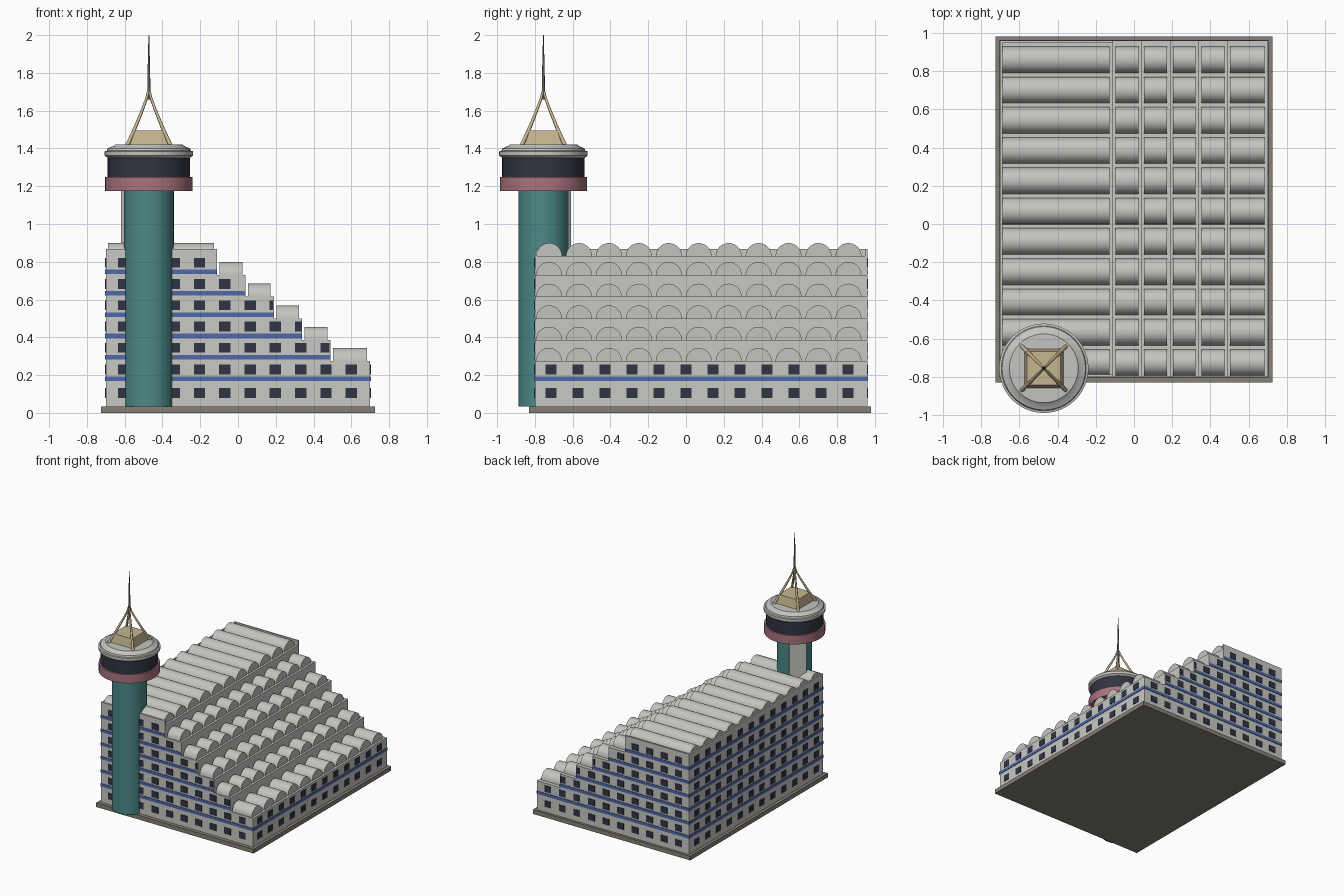
import bpy, bmesh
from math import pi, sin, cos
from mathutils import Vector, Matrix

cube = bpy.data.objects.get("Cube")
if cube:
    bpy.data.objects.remove(cube)


def material(name, r, g, b):
    m = bpy.data.materials.new(name)
    m.use_nodes = True
    m.diffuse_color = (r, g, b, 1)
    bsdf = next(n for n in m.node_tree.nodes if n.type == 'BSDF_PRINCIPLED')
    bsdf.inputs["Base Color"].default_value = (r, g, b, 1)
    return m


WALL = material("pale wall", 0.58, 0.58, 0.55)
VAULT = material("roof grey", 0.55, 0.55, 0.53)
BLUE = material("stripe blue", 0.08, 0.14, 0.40)
GLASS = material("window dark", 0.03, 0.035, 0.06)
TEAL = material("tower teal", 0.07, 0.25, 0.24)
PINK = material("ring pink", 0.40, 0.17, 0.21)
BAND = material("lookout dark", 0.03, 0.035, 0.05)
TAN = material("crown tan", 0.56, 0.47, 0.28)
STONE = material("plinth brown", 0.24, 0.22, 0.18)
METAL = material("mast grey", 0.13, 0.13, 0.12)


def finish(name, bm, mat, smooth=False):
    bmesh.ops.recalc_face_normals(bm, faces=bm.faces)
    me = bpy.data.meshes.new(name)
    bm.to_mesh(me)
    bm.free()
    me.materials.append(mat)
    ob = bpy.data.objects.new(name, me)
    bpy.context.collection.objects.link(ob)
    if smooth:
        bpy.ops.object.select_all(action='DESELECT')
        ob.select_set(True)
        bpy.context.view_layer.objects.active = ob
        bpy.ops.object.shade_smooth_by_angle(angle=0.6)
    return ob


def add_box(bm, lo, hi):
    lo, hi = Vector(lo), Vector(hi)
    mat = Matrix.Translation((lo + hi) / 2) @ Matrix.Diagonal((*(hi - lo), 1))
    bmesh.ops.create_cube(bm, size=1, matrix=mat)


def add_prism(bm, points, sweep):
    face = bm.faces.new([bm.verts.new(p) for p in points])
    new = bmesh.ops.extrude_face_region(bm, geom=[face], use_keep_orig=True)
    bmesh.ops.translate(bm, vec=sweep, verts=[g for g in new["geom"] if isinstance(g, bmesh.types.BMVert)])


def lathe(name, profile, mat, centre, sides=48):
    bm = bmesh.new()
    vs = [bm.verts.new((r, 0, z)) for r, z in profile]
    es = [bm.edges.new(p) for p in zip(vs, vs[1:])]
    bmesh.ops.spin(bm, geom=vs + es, cent=(0, 0, 0), axis=(0, 0, 1), angle=2 * pi, steps=sides)
    bmesh.ops.remove_doubles(bm, verts=bm.verts, dist=0.0001)
    bmesh.ops.translate(bm, vec=(*centre, 0), verts=bm.verts)
    return finish(name, bm, mat, True)


# Terraced block: each tier is (right edge, roof height)
X0, Y0, Y1, FLOOR = -0.70, -0.80, 0.96, 0.035
TIERS = [(-0.11, 0.83), (0.04, 0.73), (0.19, 0.615), (0.34, 0.50), (0.49, 0.387), (0.70, 0.275)]

bm = bmesh.new()
add_box(bm, (-0.725, -0.83, 0), (0.725, 0.98, FLOOR))
finish("plinth", bm, STONE)

bm = bmesh.new()
outline = [(X0, FLOOR)]
left = X0
for right, top in TIERS:
    outline += [(left, top), (right, top)]
    left = right
outline.append((left, FLOOR))
add_prism(bm, [(x, Y0, z) for x, z in outline], (0, Y1 - Y0, 0))
finish("terraced_block", bm, WALL)

# Low wall round the top roof, open toward the terraces
bm = bmesh.new()
for y in (Y0, Y1 - 0.012):
    add_box(bm, (X0, y, 0.825), (-0.11, y + 0.012, 0.868))
add_box(bm, (X0, Y0, 0.825), (X0 + 0.012, Y1, 0.868))
finish("roof_parapet", bm, WALL)

# Barrel vaults on every tier
bm = bmesh.new()
left = X0
for right, top in TIERS:
    a, b = left + 0.013, right - 0.017
    for i in range(11):
        yc = -0.725 + 0.1585 * i
        arc = [(a, yc + 0.069 * cos(pi * k / 16), top - 0.001 + 0.07 * sin(pi * k / 16)) for k in range(17)]
        add_prism(bm, arc, (b - a, 0, 0))
    left = right
finish("barrel_vaults", bm, VAULT, True)

# Storeys: blue stripes and rows of windows
edges = [t[0] for t in reversed(TIERS)]
bm = bmesh.new()
for edge, z in zip(edges, (0.18, 0.295, 0.407, 0.52, 0.633, 0.748)):
    out = 0.004 if edge == edges[0] else -0.002
    add_box(bm, (X0 - 0.004, Y0 - 0.004, z - 0.012), (edge + out, Y1 + 0.004, z + 0.012))
finish("storey_stripes", bm, BLUE)

bm = bmesh.new()
W, H, D = 0.03, 0.026, 0.004
rows = zip((0.105, 0.23, 0.345, 0.457, 0.57, 0.683, 0.795), edges[:1] + edges)
for row, (z, edge) in enumerate(rows):
    for i in range(10):
        x = 0.60 - 0.134 * i
        if x - W < edge - 0.01:
            for y in (Y0, Y1):
                add_box(bm, (x - W, y - D, z - H), (min(x + W, edge - 0.005), y + D, z + H))
    for i in range(12):
        y = -0.715 + 0.143 * i
        for x in ([X0, edge] if row < 2 else [X0]):
            add_box(bm, (x - D, y - W, z - H), (x + D, y + W, z + H))
finish("windows", bm, GLASS)

# Tower with a service shaft on its rear corner
C = (-0.472, -0.755)
lathe("tower_shaft", [(0, FLOOR), (0.132, FLOOR), (0.132, 1.18), (0, 1.18)], TEAL, C)
bm = bmesh.new()
add_box(bm, (0, -0.065, FLOOR), (0.143, 0.065, 1.18))
bmesh.ops.rotate(bm, cent=(0, 0, 0), matrix=Matrix.Rotation(0.75 * pi, 3, 'Z'), verts=bm.verts)
bmesh.ops.translate(bm, vec=(*C, 0), verts=bm.verts)
finish("service_shaft", bm, WALL)

# Lookout pod
lathe("pod_ring", [(0, 1.175), (0.231, 1.175), (0.231, 1.248), (0, 1.248)], PINK, C)
lathe("pod_glazing", [(0, 1.245), (0.218, 1.245), (0.218, 1.352), (0, 1.352)], BAND, C)
lathe("pod_roof", [(0, 1.35), (0.218, 1.35), (0.234, 1.362), (0.234, 1.385), (0.222, 1.388),
                   (0.218, 1.40), (0.185, 1.414), (0.18, 1.42), (0, 1.425)], VAULT, C)

# Crown block, four curved struts and the mast
bm = bmesh.new()
bmesh.ops.create_cone(bm, cap_ends=True, segments=4, radius1=0.145, radius2=0.125, depth=0.075,
                      matrix=Matrix.Translation((*C, 1.457)) @ Matrix.Rotation(pi / 4, 4, 'Z'))
finish("crown_block", bm, TAN)

for n, (sx, sy) in enumerate([(1, 1), (-1, 1), (-1, -1), (1, -1)]):
    cu = bpy.data.curves.new("crown_strut", 'CURVE')
    cu.dimensions = '3D'
    cu.bevel_depth = 0.011
    cu.bevel_resolution = 1
    cu.use_fill_caps = True
    cu.materials.append(TAN)
    sp = cu.splines.new('POLY')
    path = [(0.115, 1.415), (0.068, 1.52), (0.03, 1.615), (0.012, 1.665), (0.004, 1.70)]
    sp.points.add(len(path) - 1)
    for p, (d, z) in zip(sp.points, path):
        p.co = (C[0] + sx * d, C[1] + sy * d, z, 1)
        p.radius = 0.6 + 3.5 * d
    bpy.context.collection.objects.link(bpy.data.objects.new("crown_strut_%d" % (n + 1), cu))

lathe("mast", [(0, 1.66), (0.009, 1.66), (0.007, 1.80), (0.002, 2.0), (0, 2.0)], METAL, C, 12)
